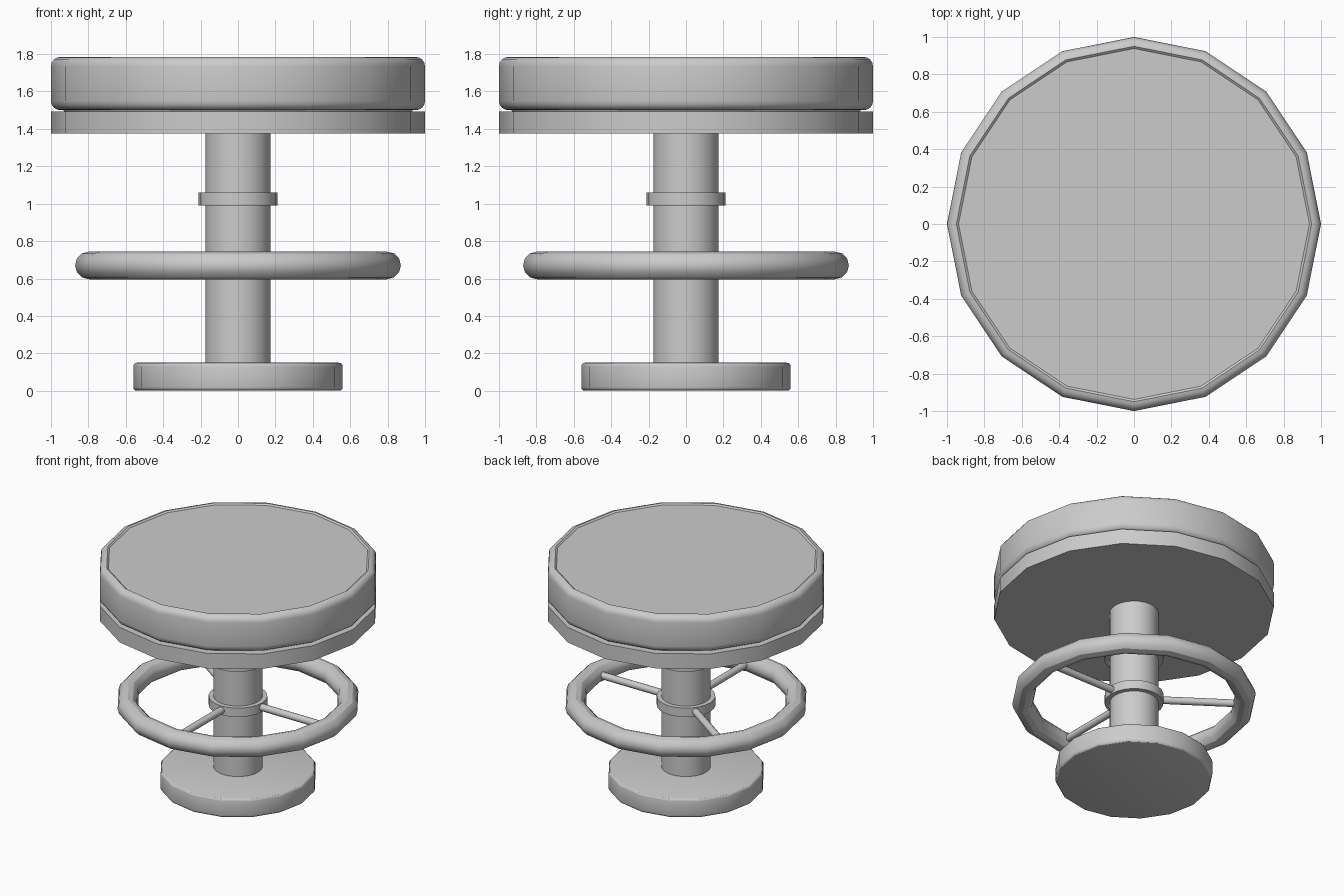
import bpy, math

if "Cube" in bpy.data.objects:
    bpy.data.objects.remove(bpy.data.objects["Cube"])

SIDES = 16


def make_mesh(name, verts, faces, angle=30):
    mesh = bpy.data.meshes.new(name)
    mesh.from_pydata(verts, [], faces)
    mesh.validate()
    obj = bpy.data.objects.new(name, mesh)
    bpy.context.collection.objects.link(obj)
    bpy.ops.object.select_all(action='DESELECT')
    obj.select_set(True)
    bpy.context.view_layer.objects.active = obj
    bpy.ops.object.shade_smooth_by_angle(angle=math.radians(angle))
    return obj


def lathe(name, profile, sides=SIDES, closed=False):
    """Spin (radius, z) points, listed bottom to top along the outside."""
    n = len(profile)
    verts = [(r * math.cos(2 * math.pi * s / sides), r * math.sin(2 * math.pi * s / sides), z)
             for s in range(sides) for r, z in profile]
    faces = []
    for s in range(sides):
        a, b = s * n, (s + 1) % sides * n
        for i in range(n if closed else n - 1):
            j = (i + 1) % n
            faces.append((a + i, b + i, b + j, a + j))
    if not closed:
        faces.append([s * n for s in reversed(range(sides))])
        faces.append([s * n + n - 1 for s in range(sides)])
    return make_mesh(name, verts, faces)


def arc(r, z, rad, start, end, steps=4):
    angles = [math.radians(start + (end - start) * i / steps) for i in range(steps + 1)]
    return [(r + rad * math.cos(a), z + rad * math.sin(a)) for a in angles]


# Base disc with softened rims
lathe("base", arc(0.54, 0.02, 0.02, -90, 0, 3) + arc(0.54, 0.13, 0.02, 0, 90, 3))

# Column and its two collars
lathe("column", [(0.175, 0.10), (0.175, 1.40)], 24)
for name, z0, z1 in (("upper_collar", 0.99, 1.06), ("hub_collar", 0.635, 0.705)):
    lathe(name, [(0.21, z0), (0.21, z1)], 24)

# Foot ring
lathe("foot_ring", arc(0.797, 0.67, 0.074, 0, 330, 11), closed=True)

# Spokes from the hub to the foot ring
for i, deg in enumerate((0, 145, 270)):
    a = math.radians(deg)
    bpy.ops.mesh.primitive_cylinder_add(
        vertices=12, radius=0.027, depth=0.64,
        location=(0.46 * math.cos(a), 0.46 * math.sin(a), 0.67),
        rotation=(0, math.pi / 2, a))
    bpy.context.object.name = f"spoke_{i + 1}"
    bpy.ops.object.shade_smooth_by_angle(angle=math.radians(40))

# Seat plate
lathe("seat_plate", [(1.0, 1.375), (1.0, 1.493)])

# Cushion with rounded rims around slightly sunken flat faces
lathe("cushion", [(0.93, 1.493), (0.935, 1.503)]
      + arc(0.95, 1.55, 0.05, -90, 0) + arc(0.95, 1.735, 0.05, 0, 90)
      + [(0.938, 1.775)])
